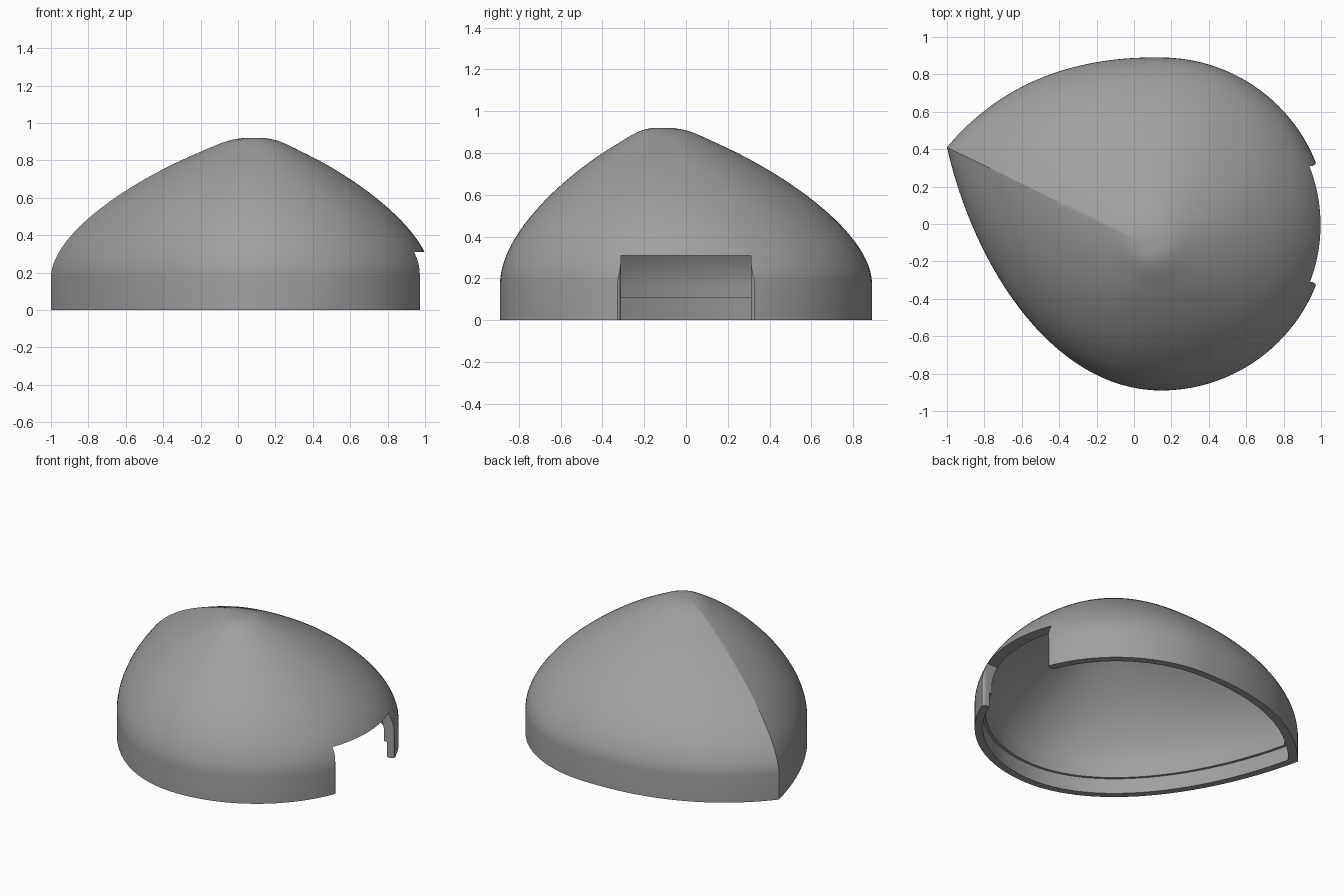
import bpy, bmesh, math
from mathutils import Vector

if "Cube" in bpy.data.objects:
    bpy.data.objects.remove(bpy.data.objects["Cube"])


def bezier(a, b, c, d, n):
    """n points along a cubic curve, leaving out its end."""
    a, b, c, d = map(Vector, (a, b, c, d))
    return [a * (1 - t) ** 3 + 3 * b * t * (1 - t) ** 2 + 3 * c * t * t * (1 - t) + d * t ** 3
            for t in (i / n for i in range(n))]


def new_object(name, bm):
    bmesh.ops.recalc_face_normals(bm, faces=bm.faces)
    mesh = bpy.data.meshes.new(name)
    bm.to_mesh(mesh)
    bm.free()
    obj = bpy.data.objects.new(name, mesh)
    bpy.context.collection.objects.link(obj)
    return obj


grey = bpy.data.materials.new("shell grey")
grey.use_nodes = True
colour = (0.35, 0.35, 0.35, 1)
grey.diffuse_color = colour
grey.node_tree.nodes["Principled BSDF"].inputs["Base Color"].default_value = colour

# Teardrop footprint: round on the notch side, pointed at the tip
RADIUS, TIP = 0.89, (-1, 0.41)
outline = [Vector((0.145 + RADIUS * math.cos(a), RADIUS * math.sin(a)))
           for a in (math.pi * (i / 64 - 0.5) for i in range(64))]
outline += bezier((0.145, 0.89), (-0.38, 0.9), (-0.75, 0.71), TIP, 40)
outline += bezier(TIP, (-0.85, -0.25), (-0.42, -0.89), (0.145, -0.89), 40)

# Dome profile: distance from the peak as a fraction, and height
profile = bezier((0, 0.92), (0.12, 0.925), (0.17, 0.89), (0.3, 0.83), 10)
profile += bezier((0.3, 0.83), (0.62, 0.68), (0.99, 0.41), (1, 0.18), 28)
profile += [Vector((1, 0.18))]

peak, middle = Vector((0.09, -0.12)), Vector((0.1, 0))


def ring(fraction, z, inset):
    """Footprint inset towards the middle, then shrunk towards the peak."""
    points = (middle + (p - middle) * inset for p in outline)
    return [(*(peak + (p - peak) * fraction), z) for p in points]


# Rings run down the outside, under the rim, past the ledge and up the inside
LIP, WALL, LEDGE = 0.945, 0.925, 0.105
rings = [ring(f, z, 1) for f, z in profile[1:]]
rings += [ring(1, 0, 1), ring(1, 0, LIP), ring(1, LEDGE, LIP), ring(1, LEDGE, WALL)]
rings += [ring(f, z * 0.94, WALL) for f, z in reversed(profile[1:])]

bm = bmesh.new()
loops = [[bm.verts.new(co) for co in r] for r in rings]
count = len(outline)
for upper, lower in zip(loops, loops[1:]):
    for i in range(count):
        j = (i + 1) % count
        bm.faces.new((upper[i], upper[j], lower[j], lower[i]))
for loop, z in ((loops[0], 0.92), (loops[-1], 0.92 * 0.94)):
    top = bm.verts.new((*peak, z))
    for i in range(count):
        bm.faces.new((loop[i], loop[(i + 1) % count], top))
shell = new_object("domed_shell", bm)
shell.data.materials.append(grey)

# Notch cutter with flared outer edges that round the sides of the opening
half = [(0.6, 0.31), (0.95, 0.31), (0.962, 0.313), (0.97, 0.32), (0.974, 0.332), (1.3, 0.332)]
plan = half + [(x, -y) for x, y in reversed(half)]
bm = bmesh.new()
base = bm.faces.new([bm.verts.new((x, y, -0.1)) for x, y in plan])
side = bmesh.ops.extrude_face_region(bm, geom=[base])
bmesh.ops.translate(bm, vec=(0, 0, 0.41),
                    verts=[v for v in side["geom"] if isinstance(v, bmesh.types.BMVert)])
cutter = new_object("notch_cutter", bm)
cutter.hide_render = True

cut = shell.modifiers.new("notch", 'BOOLEAN')
cut.operation, cut.object, cut.solver = 'DIFFERENCE', cutter, 'EXACT'
bpy.context.view_layer.objects.active = shell
shell.select_set(True)
bpy.ops.object.modifier_apply(modifier=cut.name)
bpy.data.objects.remove(cutter)
bpy.ops.object.shade_smooth_by_angle(angle=math.radians(25))
